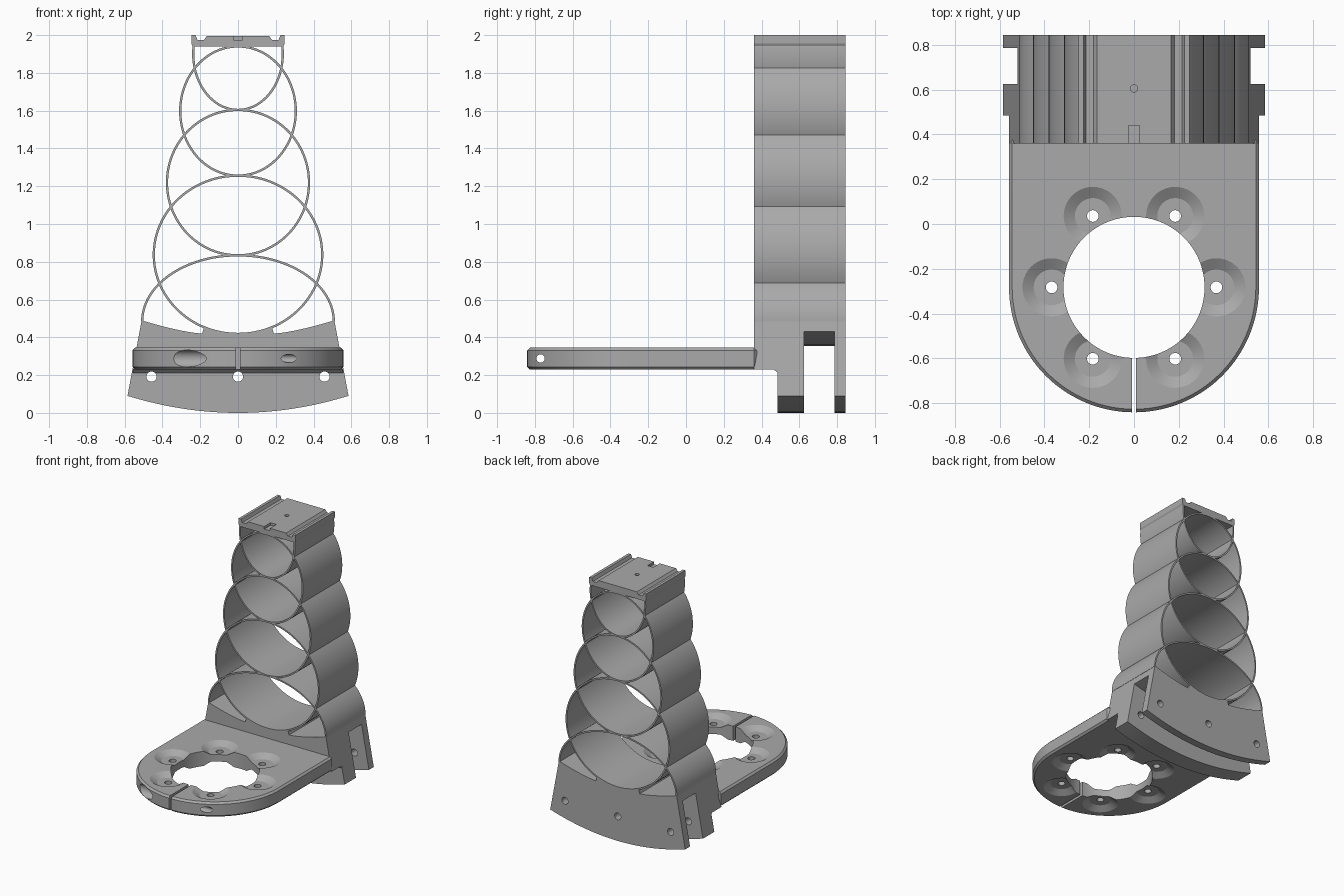
import bpy, bmesh
from math import sin, cos, pi, sqrt, radians

if "Cube" in bpy.data.objects:
    bpy.data.objects.remove(bpy.data.objects["Cube"])

grey = bpy.data.materials.new("plain grey")
grey.use_nodes = True
grey.diffuse_color = (0.4, 0.4, 0.4, 1)
grey.node_tree.nodes["Principled BSDF"].inputs["Base Color"].default_value = (0.4, 0.4, 0.4, 1)

FRONT, BACK = 0.36, 0.845      # depth range of the tower
CX, CY = 0, -0.283             # centre of the clamp ring


def make(name, bm):
    bmesh.ops.recalc_face_normals(bm, faces=bm.faces)
    mesh = bpy.data.meshes.new(name)
    bm.to_mesh(mesh)
    bm.free()
    mesh.materials.append(grey)
    ob = bpy.data.objects.new(name, mesh)
    bpy.context.collection.objects.link(ob)
    return ob


def loft(name, pts, pts2, a, b, axis):
    """Solid between two matching outlines at a and b along an axis."""
    place = {"x": lambda u, v, t: (t, u, v),
             "y": lambda u, v, t: (u, t, v),
             "z": lambda u, v, t: (u, v, t)}[axis]
    bm = bmesh.new()
    lo = [bm.verts.new(place(u, v, a)) for u, v in pts]
    hi = [bm.verts.new(place(u, v, b)) for u, v in pts2]
    bm.faces.new(lo)
    bm.faces.new(hi)
    n = len(lo)
    for i in range(n):
        j = (i + 1) % n
        bm.faces.new((lo[i], lo[j], hi[j], hi[i]))
    return make(name, bm)


def prism(name, pts, a, b, axis="y"):
    return loft(name, pts, pts, a, b, axis)


def circle(u, v, r, n=32):
    return [(u + r * cos(2 * pi * i / n), v + r * sin(2 * pi * i / n)) for i in range(n)]


def rect(u0, u1, v0, v1):
    return [(u0, v0), (u1, v0), (u1, v1), (u0, v1)]


def mirrored(half):
    """Complete an outline from its +x half."""
    return half + [(-x, z) for x, z in reversed(half) if x > 1e-6]


def band(name, zc, rx, rz, start=0.0, end=2 * pi, wall=0.012, n=96):
    """Thin elliptical tube, closed or open."""
    closed = end - start > 6.28
    bm = bmesh.new()
    rows = []
    for i in range(n if closed else n + 1):
        a = start + (end - start) * i / n
        rows.append([bm.verts.new(((rx - w) * cos(a), y, zc + (rz - w) * sin(a)))
                     for w, y in ((0, FRONT), (0, BACK), (wall, BACK), (wall, FRONT))])
    for i in range(n):
        p, q = rows[i], rows[(i + 1) % len(rows)]
        for k in range(4):
            m = (k + 1) % 4
            bm.faces.new((p[k], p[m], q[m], q[k]))
    if not closed:
        bm.faces.new(rows[0])
        bm.faces.new(rows[-1])
    return make(name, bm)


def finish(ob, cutters=(), unions=(), bevel=0):
    """Bevel, join, cut and shade a part."""
    if bevel:
        mod = ob.modifiers.new("edge", "BEVEL")
        mod.width, mod.segments, mod.limit_method = bevel, 1, "ANGLE"
        mod.angle_limit = radians(50)
    tools = [(u, "UNION") for u in unions] + [(c, "DIFFERENCE") for c in cutters]
    for tool, operation in tools:
        tool.hide_render = True
        mod = ob.modifiers.new("tool", "BOOLEAN")
        mod.object, mod.operation, mod.solver = tool, operation, "EXACT"
    bpy.ops.object.select_all(action="DESELECT")
    ob.select_set(True)
    bpy.context.view_layer.objects.active = ob
    bpy.ops.object.convert(target="MESH")
    for tool, _ in tools:
        bpy.data.objects.remove(tool)
    bpy.ops.object.shade_smooth_by_angle(angle=radians(25))


# Tower of overlapping elliptical tubes
for name, zc, rx, rz in (("lower_tube", 0.837, 0.452, 0.425),
                         ("middle_tube", 1.219, 0.382, 0.391),
                         ("upper_tube", 1.598, 0.312, 0.348)):
    finish(band(name, zc, rx, rz))
finish(band("base_arch", 0.485, 0.513, 0.355, 0, pi))
finish(band("top_cradle", 1.9, 0.243, 0.302, pi - 0.17, 2 * pi + 0.17))

# Cap with rails, side grooves, notch and pin hole
cap = prism("cap", mirrored([(0, 1.94), (0.24, 1.94), (0.247, 1.955), (0.247, 2), (0.225, 2),
                             (0.215, 1.975), (0.18, 1.975), (0.165, 1.995), (0, 1.995)]),
            FRONT, BACK)
finish(cap, [prism("cap_notch", rect(-0.025, 0.025, 1.975, 2.1), 0.3, 0.44),
             prism("pin_hole", circle(0, 0.605, 0.016), 1.9, 2.1, "z")])


# Foot: arched wedge that carries the tower
def side_x(z):
    return 0.51 + (0.49 - z) * 0.1875


def sag(x, low, rise, reach):
    return low + rise * (x / reach) ** 2


def tube_bottom(x):
    return 0.837 - 0.42 * sqrt(1 - (x / 0.447) ** 2)


steps = [i / 12 for i in range(13)]
upper = [(0, 0.23), (side_x(0.23), 0.23), (side_x(0.49), 0.49)]
upper += [(0.51 - 0.32 * t, 0.42 + 0.07 * (1 - t) ** 1.4) for t in steps[1:]]
upper += [(0.18 * (1 - t), tube_bottom(0.18 * (1 - t))) for t in steps]
foot = prism("foot", mirrored(upper), FRONT, BACK)
lower = [(0.585 * t, sag(0.585 * t, 0, 0.09, 0.585)) for t in steps]
lower += [(side_x(0.25), 0.25), (0, 0.25)]
skirt = prism("skirt", lower + [(-x, z) for x, z in reversed(lower) if x > 0], 0.485, BACK)
fillet = prism("fillet", [(0.465, 0.24), (0.5, 0.24), (0.5, 0.2), (0.485, 0.212), (0.465, 0.23)],
               -0.556, 0.556, "x")
slot_top = [(0.7 * (1 - 2 * t), sag(0.7 * (1 - 2 * t), 0.355, 0.075, 0.525)) for t in steps]
slot = prism("slot", [(-0.7, -0.1), (0.7, -0.1)] + slot_top, 0.625, 0.785)
bolts = [prism("bolt_hole", circle(x, 0.192, 0.027), 0.3, 0.95) for x in (-0.458, 0, 0.458)]
finish(foot, [slot] + bolts, [skirt, fillet])

# Clamp arm: flat plate with a rounded end
BOTTOM, TOP = 0.23, 0.345
outline = [(0.558, 0.375), (-0.558, 0.375)]
outline += [(CX + 0.558 * cos(pi + pi * i / 64), CY + 0.558 * sin(pi + pi * i / 64)) for i in range(65)]
arm = prism("clamp_arm", outline, BOTTOM, TOP, "z")
cuts = [prism("bore", circle(CX, CY, 0.315, 96), 0, 0.6, "z"),
        prism("split", rect(-0.01, 0.01, -1, -0.4), 0, 0.6, "z"),
        prism("clamp_screw", circle(-0.77, 0.288, 0.022), -0.7, 0.7, "x"),
        prism("screw_head", circle(-0.77, 0.288, 0.045), -0.7, -0.15, "x")]
# Six shallow dishes on both faces, each with a screw hole
for k in range(6):
    x, y = CX + 0.368 * cos(k * pi / 3), CY + 0.368 * sin(k * pi / 3)
    wide, narrow = circle(x, y, 0.15, 40), circle(x, y, 0.08, 40)
    cuts.append(loft("top_dish", narrow, wide, TOP - 0.03, TOP + 0.012, "z"))
    cuts.append(loft("bottom_dish", wide, narrow, BOTTOM - 0.012, BOTTOM + 0.03, "z"))
    cuts.append(prism("screw_hole", circle(x, y, 0.026), 0.1, 0.5, "z"))
finish(arm, cuts, bevel=0.014)
